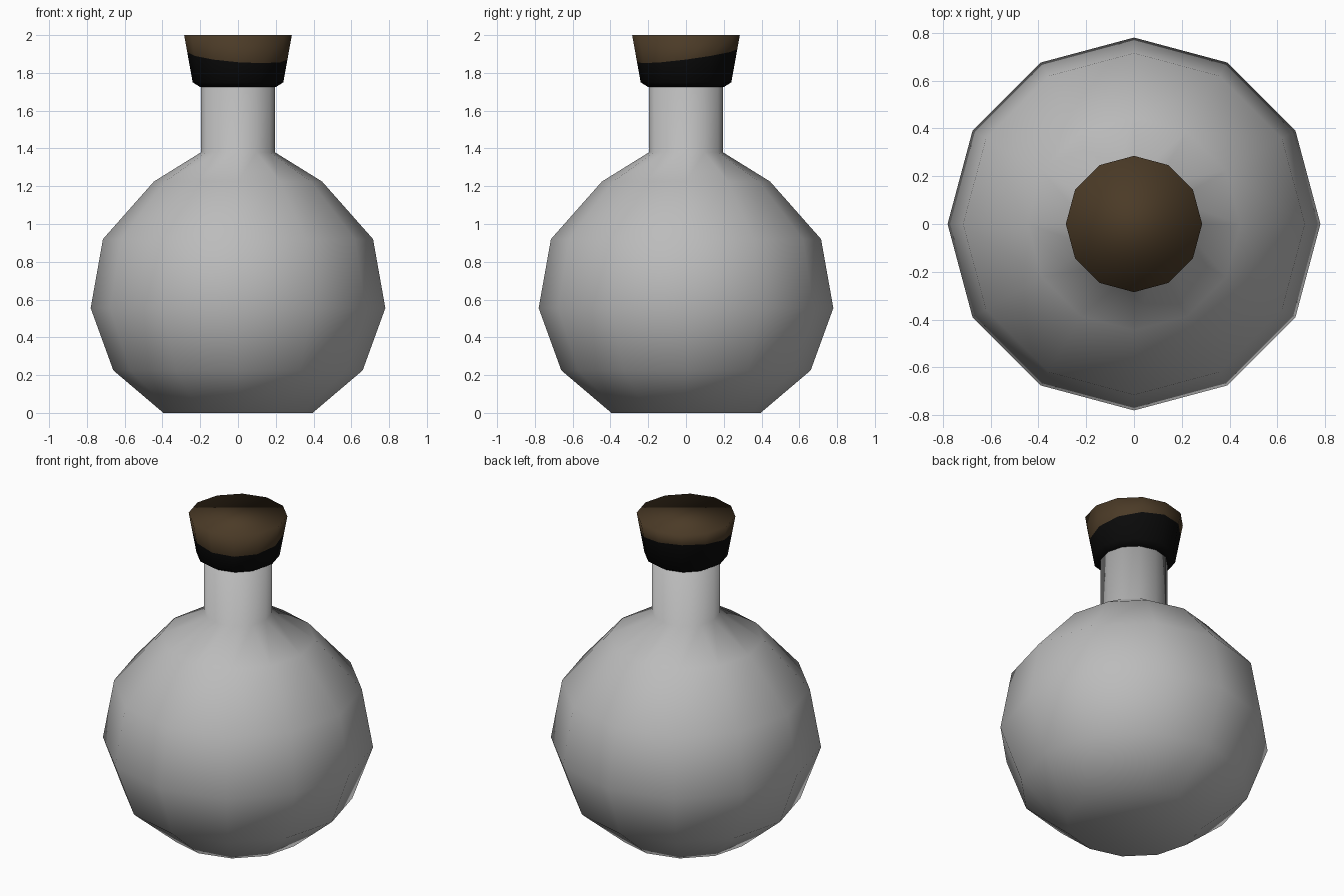
import bpy, bmesh, math
from mathutils import Vector

if "Cube" in bpy.data.objects:
    bpy.data.objects.remove(bpy.data.objects["Cube"])

SIDES = 12


def material(name, rgb):
    m = bpy.data.materials.new(name)
    m.diffuse_color = (*rgb, 1.0)
    m.use_nodes = True
    m.node_tree.nodes["Principled BSDF"].inputs["Base Color"].default_value = m.diffuse_color
    return m


def lathe(name, profile, mats, cut=None):
    """Spin a (radius, height) profile into a closed smooth 12-sided solid."""
    bm = bmesh.new()
    rings = []
    for r, z in profile:
        ring = []
        for i in range(SIDES):
            a = 2 * math.pi * i / SIDES
            ring.append(bm.verts.new((r * math.cos(a), r * math.sin(a), z)))
        rings.append(ring)
    for lo, hi in zip(rings, rings[1:]):
        for i in range(SIDES):
            j = (i + 1) % SIDES
            bm.faces.new((lo[i], lo[j], hi[j], hi[i]))
    bm.faces.new(rings[0][::-1])
    bm.faces.new(rings[-1])
    # optional colour split along a plane: second material below it
    if cut:
        co, no = cut
        bmesh.ops.bisect_plane(bm, geom=bm.verts[:] + bm.edges[:] + bm.faces[:],
                               plane_co=co, plane_no=no)
        for f in bm.faces:
            if (f.calc_center_median() - co).dot(no) < 0:
                f.material_index = 1
    for f in bm.faces:
        f.smooth = True
    mesh = bpy.data.meshes.new(name)
    bm.to_mesh(mesh)
    bm.free()
    for m in mats:
        mesh.materials.append(m)
    obj = bpy.data.objects.new(name, mesh)
    bpy.context.collection.objects.link(obj)
    return obj


glass = material("grey glass", (0.5, 0.5, 0.5))
brown = material("cork brown", (0.07, 0.043, 0.02))
black = material("cork black", (0.003, 0.003, 0.003))

# Round flask body with narrow neck
lathe("flask", [(0.395, 0.0), (0.66, 0.225), (0.78, 0.555), (0.715, 0.92),
                (0.445, 1.225), (0.195, 1.38), (0.195, 1.74)], [glass])

# Flared stopper, dark below a slightly tilted line
low = math.radians(300)
lathe("stopper", [(0.2, 1.725), (0.24, 1.75), (0.285, 2.0)], [brown, black],
      cut=(Vector((0, 0, 1.89)),
           Vector((0.15 * math.cos(low), 0.15 * math.sin(low), 1)).normalized()))
